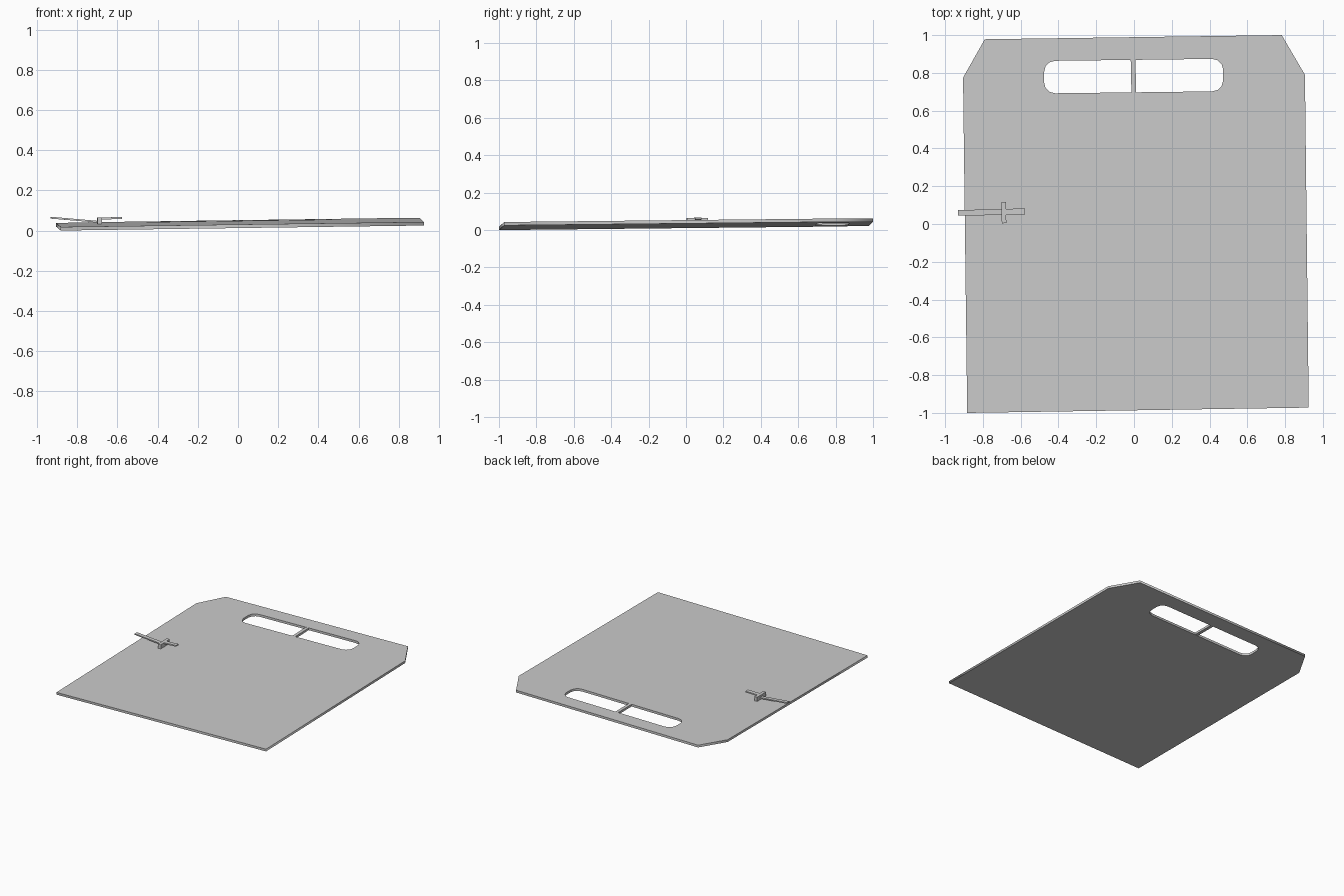
import bpy
import math
from mathutils import Matrix, Vector

if "Cube" in bpy.data.objects:
    bpy.data.objects.remove(bpy.data.objects["Cube"], do_unlink=True)

THICK = 0.018
TILT_X, TILT_Y = 0.0137, 0.0108
SKEW = 0.012


def plane_z(x, y):
    """Height of the underside of the gently tilted panel."""
    return TILT_X * (x + 0.88) + TILT_Y * (y + 1.0)


grey = bpy.data.materials.new("plain grey")
grey.use_nodes = True
colour = (0.6, 0.6, 0.6, 1)
grey.diffuse_color = colour
grey.node_tree.nodes["Principled BSDF"].inputs["Base Color"].default_value = colour


def box(name, start, end, width, height):
    """Bar between two centre points, width across and height up."""
    start, end = Vector(start), Vector(end)
    along = end - start
    across = Vector((-along.y, along.x, 0)).normalized() * width / 2
    up = Vector((0, 0, height / 2))
    verts = [p + s * across + u * up for p in (start, end)
             for s, u in ((-1, -1), (1, -1), (1, 1), (-1, 1))]
    faces = [(3, 2, 1, 0), (4, 5, 6, 7)]
    faces += [(i, (i + 1) % 4, (i + 1) % 4 + 4, i + 4) for i in range(4)]
    mesh = bpy.data.meshes.new(name)
    mesh.from_pydata(verts, [], faces)
    mesh.materials.append(grey)
    obj = bpy.data.objects.new(name, mesh)
    bpy.context.collection.objects.link(obj)
    return obj


# Panel outline with clipped back corners
outline = [(-0.883, -1.0), (0.925, -0.972), (0.905, 0.79),
           (0.782, 1.0), (-0.79, 0.978), (-0.905, 0.775)]

# Rounded handle slot
slot = []
half_x, half_y, radius = 0.474, 0.086, 0.058
for quarter, (sx, sy) in enumerate(((1, 1), (-1, 1), (-1, -1), (1, -1))):
    for step in range(4):
        a = math.radians(quarter * 90 + step * 30)
        x = sx * (half_x - radius) + radius * math.cos(a)
        y = sy * (half_y - radius) + radius * math.sin(a)
        slot.append((x - 0.002, y + 0.783 + SKEW * x))

# Panel: filled outline with the slot as a hole
curve = bpy.data.curves.new("panel_profile", "CURVE")
curve.dimensions = "2D"
curve.fill_mode = "BOTH"
curve.extrude = THICK / 2
for loop in (outline, slot):
    spline = curve.splines.new("POLY")
    spline.points.add(len(loop) - 1)
    for point, (x, y) in zip(spline.points, loop):
        point.co = (x, y, 0, 1)
    spline.use_cyclic_u = True
profile = bpy.data.objects.new("panel_profile", curve)
bpy.context.collection.objects.link(profile)
bpy.context.view_layer.update()
depsgraph = bpy.context.evaluated_depsgraph_get()
mesh = bpy.data.meshes.new_from_object(profile.evaluated_get(depsgraph))
bpy.data.objects.remove(profile, do_unlink=True)
mesh.transform(Matrix.Translation((0, 0, THICK / 2)))
for v in mesh.vertices:
    v.co.z += plane_z(v.co.x, v.co.y)
mesh.materials.clear()
mesh.materials.append(grey)
panel = bpy.data.objects.new("panel", mesh)
bpy.context.collection.objects.link(panel)

# Divider across the slot
mid = THICK / 2
box("slot_divider", (-0.001, 0.69, plane_z(0, 0.69) + mid),
    (-0.005, 0.875, plane_z(0, 0.875) + mid), 0.025, THICK * 0.95)

# Latch: cross piece with a bent lever through it
box("latch_crossbar", (-0.688, 0.004, 0.048), (-0.69, 0.117, 0.049), 0.024, 0.033)
box("latch_long_arm", (-0.932, 0.059, 0.064), (-0.69, 0.063, 0.043), 0.03, 0.009)
box("latch_short_arm", (-0.69, 0.063, 0.059), (-0.577, 0.067, 0.063), 0.032, 0.01)
